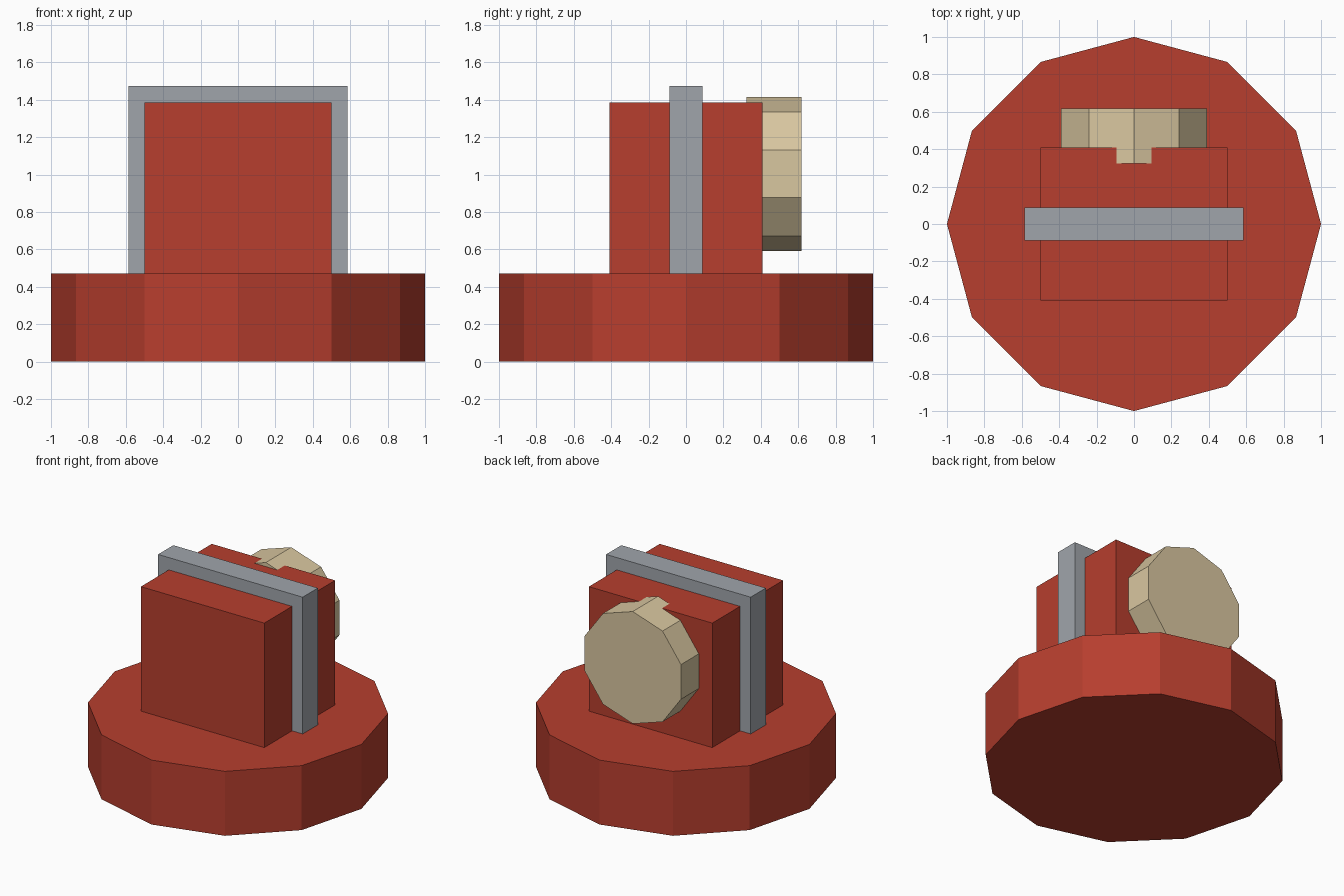
import bpy
import math

cube = bpy.data.objects.get("Cube")
if cube:
    bpy.data.objects.remove(cube, do_unlink=True)


def linear(v):
    v /= 255
    return v / 12.92 if v <= 0.04045 else ((v + 0.055) / 1.055) ** 2.4


def material(name, r, g, b):
    mat = bpy.data.materials.new(name)
    colour = (linear(r), linear(g), linear(b), 1)
    mat.use_nodes = True
    mat.diffuse_color = colour
    bsdf = next(n for n in mat.node_tree.nodes if n.type == "BSDF_PRINCIPLED")
    bsdf.inputs["Base Color"].default_value = colour
    return mat


def finish(name, mat):
    obj = bpy.context.object
    obj.name = name
    obj.data.materials.append(mat)
    bpy.ops.object.transform_apply(location=False, rotation=True, scale=True)
    return obj


def box(name, mat, width, depth, bottom, top):
    bpy.ops.mesh.primitive_cube_add(size=1, location=(0, 0, (bottom + top) / 2))
    bpy.context.object.scale = (width, depth, top - bottom)
    return finish(name, mat)


def prism(name, mat, sides, radius, depth, location, tilt=0):
    bpy.ops.mesh.primitive_cylinder_add(
        vertices=sides, radius=radius, depth=depth,
        location=location, rotation=(tilt, 0, 0))
    return finish(name, mat)


red = material("brick red", 183, 62, 46)
grey = material("cool grey", 160, 165, 171)
tan = material("tan", 217, 199, 160)

BASE_TOP = 0.472

# Twelve-sided base
prism("base", red, 12, 1, BASE_TOP, (0, 0, BASE_TOP / 2))

# Upright block with the band wrapped around its middle
box("block", red, 1.0, 0.82, BASE_TOP, 1.384)
box("band", grey, 1.172, 0.176, BASE_TOP, 1.474)

# Ten-sided disc, partly sunk into the back of the block, corner upwards
prism("back_disc", tan, 10, 0.411, 0.293, (0, 0.47, 1.003), -math.pi / 2)
